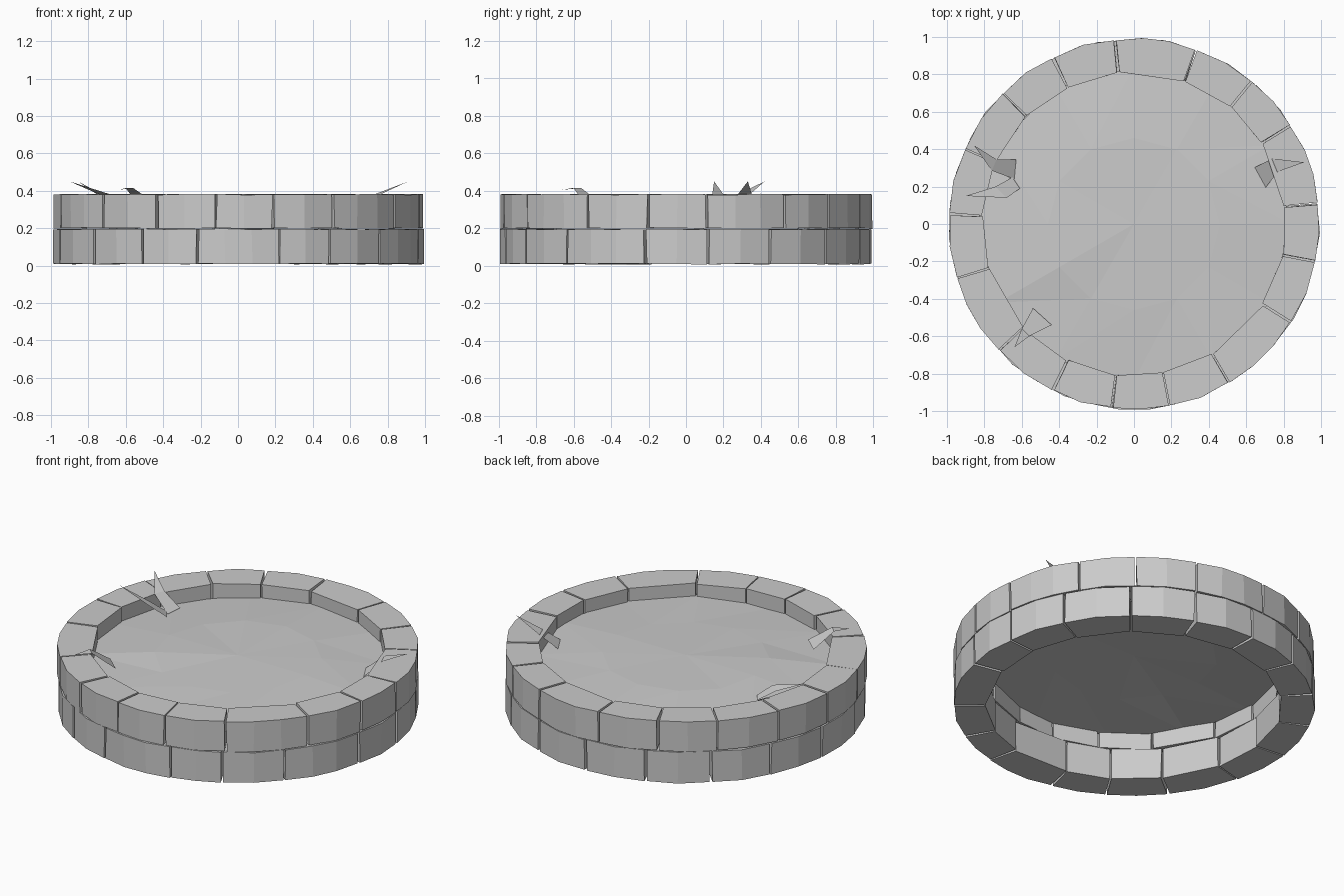
import bpy, bmesh, random
from math import radians, cos, sin, ceil

if "Cube" in bpy.data.objects:
    bpy.data.objects.remove(bpy.data.objects["Cube"])
random.seed(4)


def make_object(name, bm):
    bmesh.ops.recalc_face_normals(bm, faces=bm.faces[:])
    me = bpy.data.meshes.new(name)
    bm.to_mesh(me)
    bm.free()
    ob = bpy.data.objects.new(name, me)
    bpy.context.collection.objects.link(ob)
    return ob


def jit(a):
    return random.uniform(-a, a)


def stone(bm, a0, a1, z0, z1, r_in=0.812, r_out=0.993):
    """One wedge block: faceted outer face, straight inner face."""
    n = max(2, ceil((a1 - a0) / 12.5))
    gap = 0.35
    pts = []
    for i in range(n + 1):
        a = a0 + gap + (a1 - a0 - 2 * gap) * i / n
        edge = i in (0, n)
        r = r_out - (0.006 if edge else 0) + jit(0.003)
        pts.append((r, a))
    pts += [(r_in + jit(0.006), a1 - gap), (r_in + jit(0.006), a0 + gap)]
    rings = []
    for z, s in ((z0, 1), (z1, -1)):
        ring = []
        for r, a in pts:
            t = radians(a + jit(0.2))
            ring.append(bm.verts.new((r * cos(t), r * sin(t),
                                      z + s * random.uniform(0, 0.006))))
        rings.append(ring)
    lo, hi = rings
    bm.faces.new(lo[::-1])
    bm.faces.new(hi)
    m = len(pts)
    for i in range(m):
        j = (i + 1) % m
        bm.faces.new((lo[i], lo[j], hi[j], hi[i]))


def course(name, joints, z0, z1):
    bm = bmesh.new()
    for a, b in zip(joints, joints[1:] + [joints[0] + 360]):
        stone(bm, a, b, z0, z1)
    make_object(name, bm)


# Two staggered courses of stones (joint angles in degrees)
course("lower_stones", [-165, -141, -121, -102.7, -77, -60, -40, -12.7, 7, 27,
                        49, 70, 91, 112, 133, 153, 174], 0.006, 0.198)
course("upper_stones", [-163, -137, -116, -97, -79, -59, -32, -11.8, 6.5, 32.3,
                        50.5, 70.5, 96, 116, 135, 156, 177], 0.197, 0.384)

# Uneven faceted surface inside the ring
bm = bmesh.new()
rings = []
for r, z in ((0.84, 0.298), (0.46, 0.318)):
    rings.append([bm.verts.new((r * cos(radians(a)), r * sin(radians(a)), z + jit(0.009)))
                  for a in range(0, 360, 30)])
mid = bm.verts.new((0, 0, 0.325))
for i in range(12):
    j = (i + 1) % 12
    a, b = rings
    bm.faces.new((a[i], a[j], b[j]))
    bm.faces.new((a[i], b[j], b[i]))
    bm.faces.new((b[i], b[j], mid))
make_object("inner_surface", bm)

# Bent leaves: base pair, middle pair, tip
leaves = [
    [(-0.63, 0.345, 0.31), (-0.64, 0.24, 0.31), (-0.76, 0.285, 0.385), (-0.735, 0.345, 0.385), (-0.855, 0.42, 0.45)],
    [(-0.65, 0.25, 0.32), (-0.61, 0.19, 0.32), (-0.68, 0.14, 0.38), (-0.74, 0.20, 0.38), (-0.90, 0.15, 0.45)],
    [(0.64, 0.30, 0.30), (0.70, 0.19, 0.30), (0.77, 0.28, 0.385), (0.74, 0.35, 0.385), (0.91, 0.33, 0.45)],
    [(-0.54, -0.45, 0.33), (-0.44, -0.54, 0.33), (-0.56, -0.60, 0.415), (-0.60, -0.56, 0.415), (-0.64, -0.66, 0.405)],
]
for k, pts in enumerate(leaves):
    bm = bmesh.new()
    v = [bm.verts.new(p) for p in pts]
    bm.faces.new(v[:4])
    bm.faces.new((v[3], v[2], v[4]))
    make_object(f"leaf_{k + 1}", bm)
